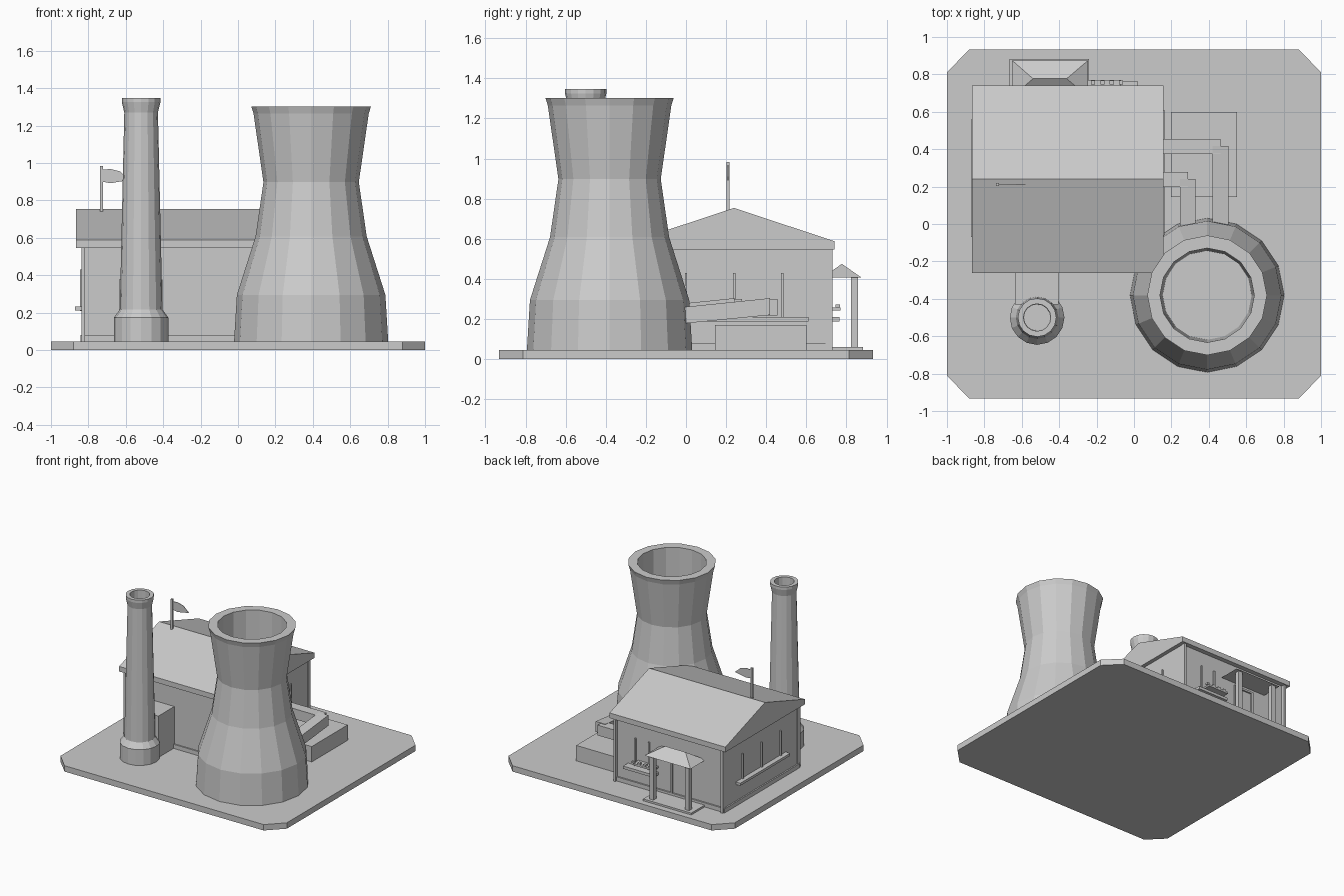
import bpy
import bmesh
from math import cos, sin, tau

cube = bpy.data.objects.get("Cube")
if cube:
    bpy.data.objects.remove(cube)

grey = bpy.data.materials.new("concrete_grey")
grey.use_nodes = True
colour = (0.6, 0.6, 0.6, 1)
grey.diffuse_color = colour
grey.node_tree.nodes["Principled BSDF"].inputs["Base Color"].default_value = colour


def finish(name, bm):
    bmesh.ops.recalc_face_normals(bm, faces=bm.faces)
    mesh = bpy.data.meshes.new(name)
    bm.to_mesh(mesh)
    bm.free()
    mesh.materials.append(grey)
    obj = bpy.data.objects.new(name, mesh)
    bpy.context.collection.objects.link(obj)
    return obj


def prism(name, outline, axis, low, high):
    """Extrude a 2D outline along an axis; the outline keeps x, y, z order."""
    bm = bmesh.new()

    def at(p, depth):
        co = list(p)
        co.insert("xyz".index(axis), depth)
        return bm.verts.new(co)

    a = [at(p, low) for p in outline]
    b = [at(p, high) for p in outline]
    bm.faces.new(a)
    bm.faces.new(b)
    for i in range(len(a)):
        j = (i + 1) % len(a)
        bm.faces.new((a[i], a[j], b[j], b[i]))
    return finish(name, bm)


def corners(x, y):
    return [(x[0], y[0]), (x[1], y[0]), (x[1], y[1]), (x[0], y[1])]


def box(name, x, y, z):
    return prism(name, corners(x, y), "z", *z)


def lathe(name, centre, profile, sides):
    """Revolve a closed (radius, z) profile around a vertical axis."""
    bm = bmesh.new()
    rings = [[bm.verts.new((centre[0] + r * cos(tau * i / sides),
                            centre[1] + r * sin(tau * i / sides), z))
              for i in range(sides)] for r, z in profile]
    for k, ring in enumerate(rings):
        upper = rings[(k + 1) % len(rings)]
        for i in range(sides):
            j = (i + 1) % sides
            bm.faces.new((ring[i], ring[j], upper[j], upper[i]))
    return finish(name, bm)


G = 0.047  # ground level on top of the slab

# Slab with cut corners
prism("ground_slab",
      [(-0.88, -0.933), (0.88, -0.933), (1, -0.812), (1, 0.812),
       (0.88, 0.933), (-0.88, 0.933), (-1, 0.812), (-1, -0.812)], "z", 0, G)

# Hollow cooling tower and chimney
lathe("cooling_tower", (0.391, -0.381),
      [(0.412, G), (0.397, 0.295), (0.297, 0.608), (0.255, 0.898), (0.308, 1.265),
       (0.32, 1.303), (0.252, 1.303), (0.238, G)], 16)
lathe("chimney", (-0.518, -0.5),
      [(0.146, G), (0.146, 0.173), (0.114, 0.217), (0.09, 1.27), (0.103, 1.325),
       (0.103, 1.347), (0.073, 1.347), (0.07, G)], 16)
box("chimney_flue", (-0.635, -0.403), (-0.43, -0.215), (G, 0.378))

# Main hall: gable roof, recessed walls and corner posts
prism("hall_roof", [(-0.263, 0.547), (0.74, 0.547), (0.74, 0.588),
                    (0.24, 0.754), (-0.263, 0.588)], "x", -0.866, 0.158)
box("hall_walls", (-0.832, 0.127), (-0.228, 0.703), (G, 0.547))
box("hall_plinth", (-0.843, 0.135), (-0.238, 0.715), (G, 0.08))
for side, x in (("right", -0.836), ("left", 0.112)):
    for end, y in (("front", -0.25), ("back", 0.695)):
        box(f"{side}_{end}_corner_post", (x, x + 0.018), (y, y + 0.035), (G, 0.547))

# Window bars and sills on the end walls
for side, x, sill_x in (("right", -0.844, (-0.872, -0.82)), ("left", 0.118, (0.115, 0.162))):
    box(f"{side}_window_sill", sill_x, (-0.07, 0.56 if side == "right" else 0.61),
        (0.212, 0.232) if side == "right" else (0.188, 0.21))
    for i in range(3):
        y = 0.24 * i
        box(f"{side}_window_bar_{i + 1}", (x, x + 0.02), (y - 0.006, y + 0.006), (0.21, 0.43))

# Back window with sill and flower pots
box("back_window_sill", (-0.25, 0.02), (0.69, 0.765), (0.188, 0.21))
box("back_planter", (-0.25, -0.07), (0.7, 0.77), (0.243, 0.257))
for i in range(4):
    x = -0.23 + 0.05 * i
    box(f"flower_pot_{i + 1}", (x, x + 0.022), (0.745, 0.768), (0.257, 0.272))
for i, x in enumerate((-0.17, -0.05)):
    box(f"back_window_bar_{i + 1}", (x - 0.006, x + 0.006), (0.69, 0.715), (0.21, 0.43))

# Porch: step, columns, door frame and hipped canopy
box("porch_step", (-0.665, -0.24), (0.7, 0.883), (G, 0.062))
for i, x in enumerate((-0.61, -0.295)):
    box(f"porch_column_{i + 1}", (x - 0.018, x + 0.018), (0.822, 0.858), (0.06, 0.409))
for i, x in enumerate((-0.53, -0.37)):
    box(f"door_frame_{i + 1}", (x - 0.008, x + 0.008), (0.69, 0.715), (0.06, 0.38))
box("door_lintel", (-0.538, -0.362), (0.69, 0.715), (0.37, 0.385))
bm = bmesh.new()
eave = [bm.verts.new((*p, 0.407)) for p in corners((-0.652, -0.245), (0.68, 0.875))]
r0, r1 = (bm.verts.new((x, 0.777, 0.475)) for x in (-0.54, -0.36))
for face in (eave, (eave[0], eave[1], r1, r0), (eave[2], eave[3], r0, r1),
             (eave[1], eave[2], r1), (eave[3], eave[0], r0)):
    bm.faces.new(face)
finish("porch_canopy", bm)

# Flag on the roof
box("flag_pole", (-0.738, -0.722), (0.202, 0.218), (0.7, 0.983))
prism("flag", [(-0.724, 0.9), (-0.68, 0.892), (-0.58, 0.91), (-0.63, 0.955),
               (-0.68, 0.968), (-0.724, 0.965)], "y", 0.208, 0.212)

# Pump block and the angled ducts running into the tower
box("pump_block", (0.197, 0.55), (0.145, 0.6), (G, 0.17))
for name, y, x, low in (("outer", 0.455, 0.505, 0.175), ("inner", 0.278, 0.33, 0.193)):
    box(f"{name}_duct_from_hall", (0.1, x - 0.042), (y - 0.08, y), (0.218, 0.3))
    prism(f"{name}_duct_to_tower", [(-0.04, low), (y - 0.037, 0.22), (y - 0.037, 0.304),
                                    (-0.04, low + 0.082)], "x", x - 0.085, x)
